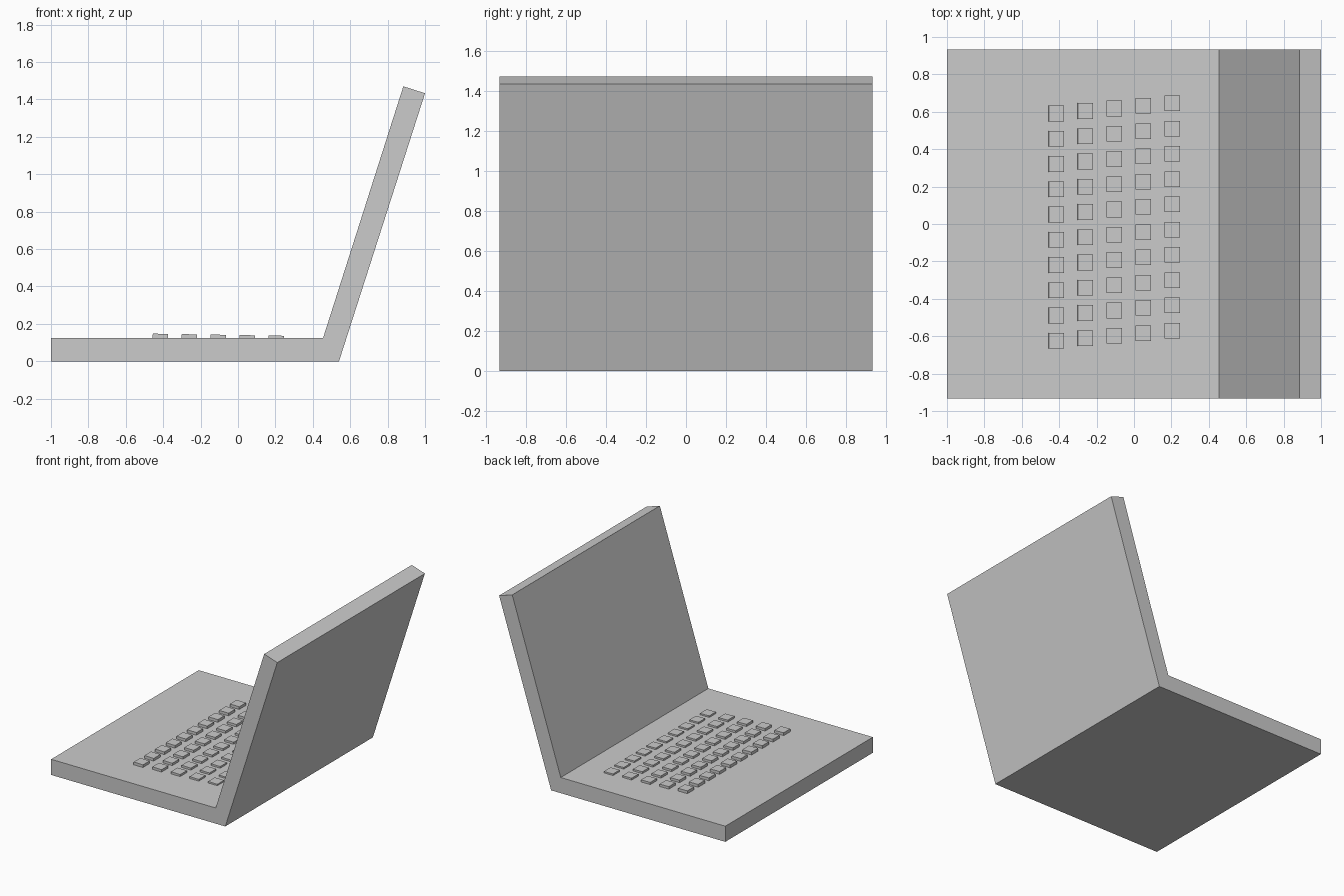
import bpy, bmesh, math
from mathutils import Matrix

if "Cube" in bpy.data.objects:
    bpy.data.objects.remove(bpy.data.objects["Cube"])


def finish(bm, name):
    bmesh.ops.recalc_face_normals(bm, faces=bm.faces)
    mesh = bpy.data.meshes.new(name)
    bm.to_mesh(mesh)
    bm.free()
    obj = bpy.data.objects.new(name, mesh)
    bpy.context.collection.objects.link(obj)
    return obj


# Base and open lid: one L-shaped side profile extruded along y
HALF_DEPTH = 0.932
profile = [(-1, 0), (0.54, 0), (1, 1.433), (0.884, 1.47), (0.455, 0.125), (-1, 0.125)]
bm = bmesh.new()
face = bm.faces.new([bm.verts.new((x, -HALF_DEPTH, z)) for x, z in profile])
ext = bmesh.ops.extrude_face_region(bm, geom=[face])
bmesh.ops.translate(bm, vec=(0, 2 * HALF_DEPTH, 0),
                    verts=[g for g in ext["geom"] if isinstance(g, bmesh.types.BMVert)])
finish(bm, "laptop_body")

# Keys: slightly skewed grid of small blocks, sinking gently towards the lid
TILT = math.radians(1)
bm = bmesh.new()
for col in range(5):
    for row in range(10):
        top = 0.147 - 0.0025 * col
        x = -0.415 + 0.155 * col
        y = 0.591 + 0.0135 * col - 0.135 * row
        mat = (Matrix.Translation((x, y, top - 0.016)) @ Matrix.Rotation(TILT, 4, 'Y')
               @ Matrix.Diagonal((0.082, 0.084, 0.032, 1)))
        bmesh.ops.create_cube(bm, size=1, matrix=mat)
finish(bm, "keyboard_keys")
